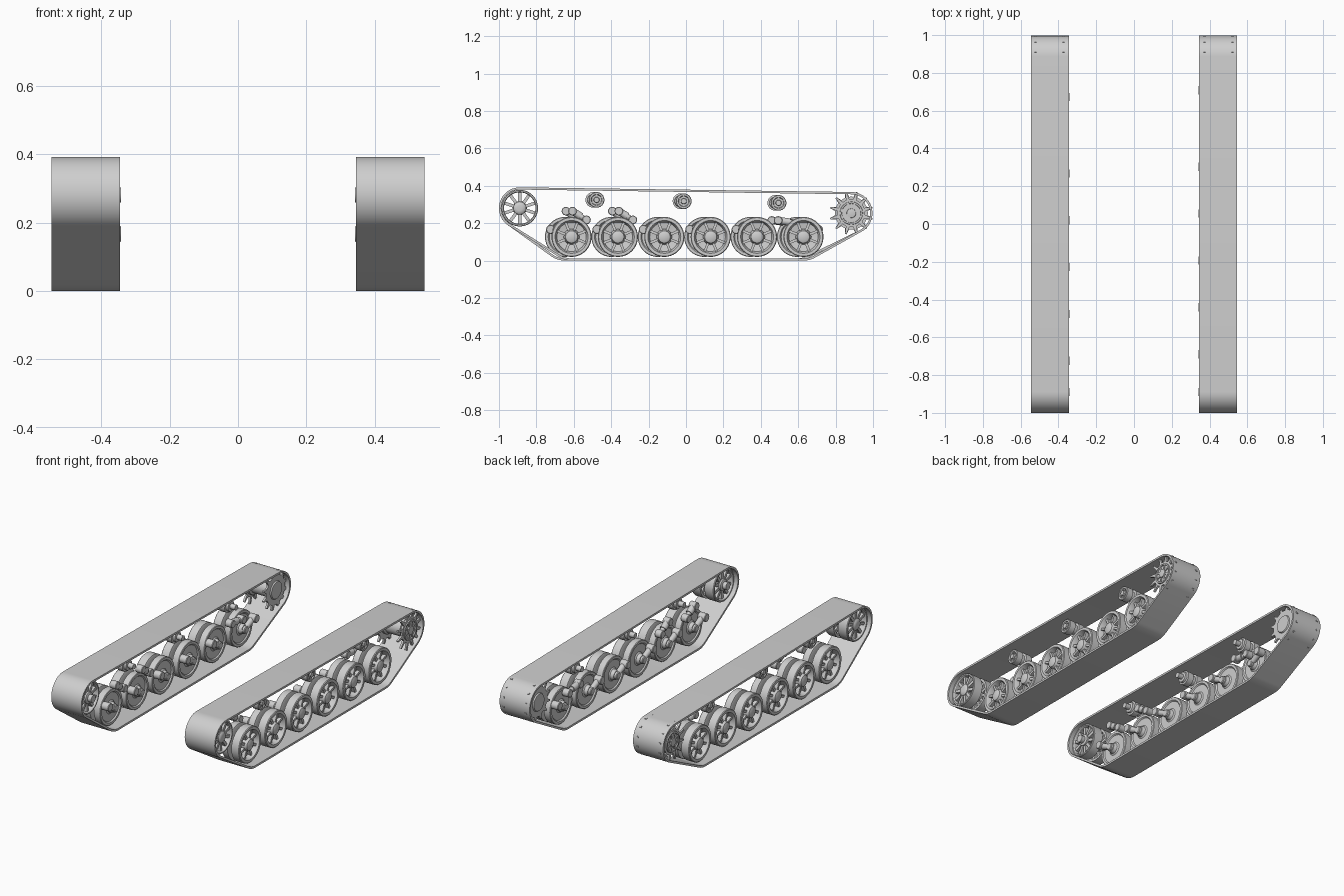
import bpy, bmesh
from math import sin, cos, pi, acos, atan2, radians
from mathutils import Vector

cube = bpy.data.objects.get("Cube")
if cube:
    bpy.data.objects.remove(cube, do_unlink=True)

steel = bpy.data.materials.new("plain grey steel")
steel.use_nodes = True
GREY = (0.62, 0.62, 0.62, 1)
steel.diffuse_color = GREY
steel.node_tree.nodes["Principled BSDF"].inputs["Base Color"].default_value = GREY

MID = 0.445          # middle of the belt width
HALF = 0.1           # half of the belt width


def finish(name, bm, side):
    """Mirror to the wanted side and turn the bmesh into a shaded object."""
    for v in bm.verts:
        v.co.x *= side
    bmesh.ops.recalc_face_normals(bm, faces=bm.faces)
    mesh = bpy.data.meshes.new(name)
    bm.to_mesh(mesh)
    bm.free()
    mesh.materials.append(steel)
    mesh.shade_smooth()
    mesh.set_sharp_from_angle(angle=radians(32))
    obj = bpy.data.objects.new(name, mesh)
    bpy.context.collection.objects.link(obj)
    return obj


def bridge(bm, rings, closed):
    """Skin a list of equal vertex loops, closing it or capping its ends."""
    n = len(rings[0])
    pairs = list(zip(rings, rings[1:]))
    if closed:
        pairs.append((rings[-1], rings[0]))
    else:
        bm.faces.new(rings[0])
        bm.faces.new(rings[-1])
    for a, b in pairs:
        for i in range(n):
            j = (i + 1) % n
            bm.faces.new((a[i], a[j], b[j], b[i]))


def lathe(bm, profile, y, z, closed=False, n=32):
    """Spin (x, radius) points about an axle parallel to x."""
    rings = [[bm.verts.new((x, y + r * cos(2 * pi * i / n), z + r * sin(2 * pi * i / n)))
              for i in range(n)] for x, r in profile]
    bridge(bm, rings, closed)


def spokes(bm, count, r0, r1, x0, x1, width, y, z):
    """Radial bars round an axle."""
    for k in range(count):
        a = 2 * pi * (k + 0.5) / count
        out, tan = Vector((0, cos(a), sin(a))), Vector((0, -sin(a), cos(a)))
        rings = []
        for r in (r0, r1):
            base = Vector((0, y, z)) + out * r
            rings.append([bm.verts.new(base + tan * (w * width / 2) + Vector((x, 0, 0)))
                          for x, w in ((x0, -1), (x1, -1), (x1, 1), (x0, 1))])
        bridge(bm, rings, False)


def rod(bm, a, b, ra, rb, n=14):
    """Tapered round bar between two points."""
    a, b = Vector(a), Vector(b)
    q = (b - a).to_track_quat('Z', 'Y')
    rings = [[bm.verts.new(p + q @ Vector((r * cos(2 * pi * i / n), r * sin(2 * pi * i / n), 0)))
              for i in range(n)] for p, r in ((a, ra), (b, rb))]
    bridge(bm, rings, False)


def toothed_plate(bm, x0, x1, root, tip, y, z, teeth=12):
    outline = []
    for k in range(teeth):
        a = 2 * pi * (k + 0.5) / teeth
        for r, off in ((root, -0.2), (root, -0.13), (tip, -0.035), (tip, 0.035), (root, 0.13), (root, 0.2)):
            outline.append((y + r * cos(a + off), z + r * sin(a + off)))
    bridge(bm, [[bm.verts.new((x, *p)) for p in outline] for x in (x0, x1)], False)


def belt(side, circles, thick=0.012):
    """Ribbon wrapped round the running gear; circles are (y, z, radius)."""
    normals = []
    for i, (y, z, r) in enumerate(circles):
        y2, z2, r2 = circles[(i + 1) % len(circles)]
        d = Vector((y2 - y, z2 - z))
        normals.append(atan2(d.y, d.x) - acos((r - r2) / d.length))
    bm = bmesh.new()
    rings = []
    for i, (y, z, r) in enumerate(circles):
        start = normals[i - 1]
        sweep = (normals[i] - start) % (2 * pi)
        steps = max(4, int(sweep / 0.12))
        for k in range(steps + 1):
            a = start + sweep * k / steps
            rings.append([bm.verts.new((x, y + q * cos(a), z + q * sin(a)))
                          for x, q in ((MID - HALF, r), (MID + HALF, r),
                                       (MID + HALF, r - thick), (MID - HALF, r - thick))])
    bridge(bm, rings, True)
    finish("track_belt", bm, side)


def road_wheel(side, y, z):
    bm = bmesh.new()
    # dished outer wheel with spokes and hub cap
    lathe(bm, [(.455, .06), (.456, .10), (.459, .107), (.507, .107), (.511, .103), (.511, .088),
               (.505, .084), (.478, .078), (.472, .042), (.498, .037), (.51, .032), (.516, .018)], y, z, n=40)
    spokes(bm, 8, .034, .083, .47, .497, .014, y, z)
    # flat inner wheel with hub
    lathe(bm, [(.372, .026), (.392, .032), (.398, .04), (.398, .084), (.391, .09), (.391, .104),
               (.394, .107), (.432, .107), (.435, .10), (.436, .06), (.456, .06)], y, z, n=40)
    finish("road_wheel", bm, side)


def swing_arm(side, y, z, reach):
    bm = bmesh.new()
    pivot_y, pivot_z = y + reach, 0.167
    lathe(bm, [(.342, .021), (.345, .024), (.388, .024), (.392, .02)], pivot_y, pivot_z, n=20)
    lathe(bm, [(.356, .018), (.36, .022), (.39, .022)], y, z, n=20)
    rod(bm, (.37, pivot_y, pivot_z), (.372, y, z), .019, .016)
    finish("swing_arm", bm, side)


def shock_absorber(side, top, low):
    bm = bmesh.new()
    a, b = Vector((.372, *top)), Vector((.372, *low))
    rod(bm, a, a.lerp(b, .6), .02, .02)
    rod(bm, a.lerp(b, .55), b, .014, .014)
    for p in (a, b):
        lathe(bm, [(.35, .02), (.353, .023), (.391, .023), (.394, .02)], p.y, p.z, n=18)
    finish("shock_absorber", bm, side)


def return_roller(side, y, z):
    bm = bmesh.new()
    lathe(bm, [(.345, .016), (.378, .016), (.38, .03), (.392, .032), (.394, .042), (.432, .042),
               (.434, .03), (.456, .03), (.458, .042), (.496, .042), (.499, .039), (.499, .03),
               (.492, .026), (.492, .016), (.503, .014)], y, z, n=24)
    spokes(bm, 6, .018, .032, .49, .498, .006, y, z)
    finish("return_roller", bm, side)


def idler(side, y, z):
    bm = bmesh.new()
    for m in (1, -1):
        rim = [(.015, .084), (.015, .098), (.072, .098), (.076, .095), (.076, .088), (.07, .084)]
        lathe(bm, [(MID + m * x, r) for x, r in rim], y, z, closed=True, n=40)
        spokes(bm, 10, .03, .087, MID + m * .035, MID + m * .066, .017, y, z)
    hub = [(.365, .022), (.37, .034), (.425, .038), (.465, .038), (.515, .034), (.522, .026), (.524, .014)]
    lathe(bm, hub, y, z)
    lathe(bm, [(.342, .022), (.37, .022)], y, z, n=20)
    finish("idler_wheel", bm, side)


def sprocket(side, y, z):
    bm = bmesh.new()
    toothed_plate(bm, .367, .379, .088, .1165, y, z)
    toothed_plate(bm, .516, .528, .074, .1165, y, z)
    # drum between the toothed plates
    lathe(bm, [(.36, .05), (.378, .06), (.39, .06), (.40, .05), (.495, .05), (.505, .062), (.517, .064)], y, z)
    # outer ring, ribs and hub
    lathe(bm, [(.526, .05), (.526, .062), (.534, .06), (.534, .052)], y, z, closed=True)
    lathe(bm, [(.526, .026), (.536, .024), (.538, .012)], y, z, n=20)
    spokes(bm, 8, .022, .054, .526, .533, .009, y, z)
    finish("drive_sprocket", bm, side)


# running gear for each side; the right-hand suspension sits a little further forward
IDLER, SPROCKET = (-0.889, 0.281), (0.884, 0.254)
WHEEL_Z = 0.127
for side, shift in ((1, 0.0), (-1, -0.035)):
    first = -0.612 + shift
    wheel_ys = [first + 0.248 * i for i in range(6)]
    belt(side, [(wheel_ys[0], WHEEL_Z, .127), (wheel_ys[-1], WHEEL_Z, .127),
                (*SPROCKET, .113), (*IDLER, .111)])
    for i, y in enumerate(wheel_ys):
        road_wheel(side, y, WHEEL_Z)
        swing_arm(side, y, WHEEL_Z, 0.08 if i == 5 else -0.077)
    for y in wheel_ys[:2]:
        shock_absorber(side, (y + .005, .265), (y + .08, .218))
    shock_absorber(side, (wheel_ys[5] - .135, .215), (wheel_ys[5] - .03, .2))
    for y, z in ((-0.478, .325), (-0.012, .318), (0.495, .309)):
        return_roller(side, y + shift / 2, z)
    idler(side, *IDLER)
    sprocket(side, *SPROCKET)
